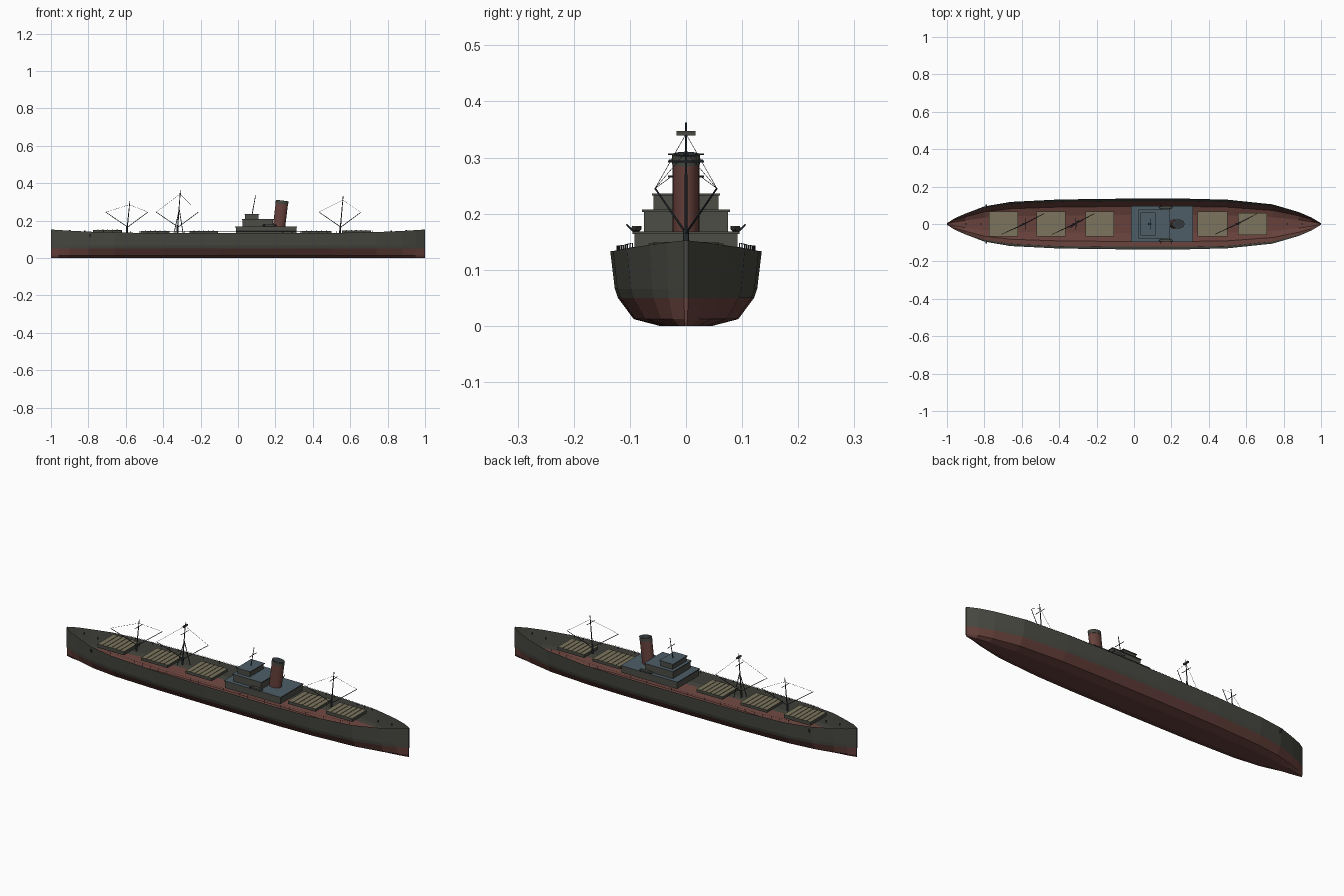
import bpy, bmesh, math
from mathutils import Vector

if "Cube" in bpy.data.objects:
    bpy.data.objects.remove(bpy.data.objects["Cube"])


def material(name, r, g, b):
    m = bpy.data.materials.new(name)
    m.use_nodes = True
    m.diffuse_color = (r, g, b, 1)
    m.node_tree.nodes["Principled BSDF"].inputs["Base Color"].default_value = (r, g, b, 1)
    return m


HULL = material("hull olive grey", 0.065, 0.066, 0.054)
RED = material("boot red", 0.135, 0.053, 0.044)
WALL = material("cabin grey", 0.072, 0.075, 0.062)
ROOF = material("roof blue grey", 0.075, 0.11, 0.135)
TAN = material("hatch tan", 0.2, 0.175, 0.11)
DARK = material("rigging dark", 0.035, 0.044, 0.053)


def finish(name, bm, *mats):
    bmesh.ops.recalc_face_normals(bm, faces=bm.faces)
    me = bpy.data.meshes.new(name)
    bm.to_mesh(me)
    bm.free()
    for m in mats:
        me.materials.append(m)
    ob = bpy.data.objects.new(name, me)
    bpy.context.collection.objects.link(ob)
    return ob


def box(name, x0, x1, half_y, z0, z1, side, top=None):
    bm = bmesh.new()
    bmesh.ops.create_cube(bm, size=1)
    for v in bm.verts:
        v.co = ((x0 + x1) / 2 + v.co.x * (x1 - x0), v.co.y * 2 * half_y,
                (z0 + z1) / 2 + v.co.z * (z1 - z0))
    for f in bm.faces:
        f.material_index = 1 if top and f.calc_center_median().z > z1 - 1e-4 else 0
    return finish(name, bm, side, *([top] if top else []))


def rod(name, a, b, r, mat, r2=None, sides=8):
    a, b = Vector(a), Vector(b)
    bm = bmesh.new()
    bmesh.ops.create_cone(bm, cap_ends=True, segments=sides, radius1=r,
                          radius2=r2 or r, depth=(b - a).length)
    ob = finish(name, bm, mat)
    ob.location = (a + b) / 2
    ob.rotation_euler = (b - a).to_track_quat('Z', 'Y').to_euler()
    return ob


# Hull: open shell lofted along the length, red inside and out below the waterline
STATIONS = [(-1, .004), (-.96, .03), (-.9, .056), (-.8, .094), (-.66, .118), (-.4, .131),
            (-.1, .135), (.3, .135), (.5, .13), (.74, .105), (.88, .064), (.95, .034), (1, .004)]


def sheer(x):
    return .133 + .019 * max(0, (abs(x) - .45) / .55) ** 2


def half_width(x):
    for (xa, wa), (xb, wb) in zip(STATIONS, STATIONS[1:]):
        if xa <= x <= xb:
            return wa + (wb - wa) * (x - xa) / (xb - xa)


bm = bmesh.new()
rings = []
for x, w in STATIONS:
    half = [(.35, 0), (.69, .012), (.9, .05), (.94, .066), (1, sheer(x))]
    loop = half + [(-f, z) for f, z in reversed(half)]
    rings.append([bm.verts.new((x, f * w, z)) for f, z in loop])
BANDS = "RRHH-HHRRR"
for ra, rb in zip(rings, rings[1:]):
    for j, band in enumerate(BANDS):
        if band != "-":
            k = (j + 1) % len(BANDS)
            f = bm.faces.new((ra[j], ra[k], rb[k], rb[j]))
            f.material_index = "HR".index(band)
for end in (rings[0], rings[-1]):
    # Narrow stem and stern posts, split at the waterline
    bm.faces.new(end[2:8])
    bm.faces.new(end[:3] + end[7:]).material_index = 1
finish("hull", bm, HULL, RED)

# Cargo hatches with raised battens across the covers
HATCHES = [(-.775, -.62, .067), (-.52, -.365, .067), (-.26, -.107, .067),
           (.34, .5, .067), (.555, .71, .059)]
for x0, x1, hy in HATCHES:
    z = sheer((x0 + x1) / 2) + .012
    box("hatch", x0, x1, hy, .13, z, HULL, TAN)
    for i in range(1, 6):
        xb = x0 + (x1 - x0) * i / 6
        box("hatch_batten", xb - .003, xb + .003, hy, z, z + .002, HULL, TAN)

# Deckhouse tiers with overhanging roofs
TIERS = [(-.012, .312, .092, .13, .168), (.025, .188, .075, .168, .207),
         (.038, .11, .058, .207, .236)]
for x0, x1, hy, z0, z1 in TIERS:
    box("deckhouse", x0, x1, hy, z0, z1 - .004, WALL)
    box("deckhouse_roof", x0 - .004, x1 + .004, hy + .003, z1 - .004, z1, WALL, ROOF)

# Raked oval funnel: body, dark top band and mouth
RAKE = math.radians(7)


def funnel_part(name, s0, s1, grow, mat):
    bm = bmesh.new()
    bmesh.ops.create_cone(bm, cap_ends=True, segments=20, radius1=1, radius2=1, depth=s1 - s0)
    for v in bm.verts:
        v.co.x *= .033 * grow
        v.co.y *= .024 * grow
        v.co.z += (s0 + s1) / 2
    ob = finish(name, bm, mat)
    ob.location = (.219, 0, .165)
    ob.rotation_euler = (0, RAKE, 0)
    bpy.context.view_layer.objects.active = ob
    ob.select_set(True)
    bpy.ops.object.shade_smooth_by_angle()
    ob.select_set(False)


funnel_part("funnel", 0, .124, 1, RED)
funnel_part("funnel_band", .124, .142, 1.03, HULL)
funnel_part("funnel_mouth", .142, .143, .85, DARK)

# Masts with crosstrees, derrick booms and stays
for x, top, yard in [(-.59, .305, .266), (-.32, .362, .306), (.55, .33, .293)]:
    z0 = sheer(x)
    rod("mast", (x - .005, 0, z0), (x + .012, 0, top), .0032, DARK, .0018)
    rod("mast_post", (x - .004, 0, z0), (x - .003, 0, .172), .005, DARK)
    rod("crosstree", (x + .008, -.032, yard), (x + .008, .032, yard), .0015, DARK)
    for s, dx in ((-1, -.117), (1, .108)):
        tip = (x + dx, s * .055, .245)
        rod("derrick_boom", (x, 0, .165), tip, .002, DARK, .0015)
        rod("boom_stay", tip, (x + .01, 0, top - .02), .0006, DARK, sides=4)
for s in (-1, 1):
    rod("mast_leg", (-.318 + s * .024, s * .02, .133), (-.314, 0, .26), .002, DARK)
box("lookout_platform", -.313, -.305, .017, .339, .347, HULL)

# Signal mast on the bridge
rod("signal_mast", (.075, 0, .23), (.094, 0, .335), .0024, DARK, .0015)
rod("signal_yard", (.087, -.03, .295), (.087, .03, .295), .0015, DARK)

# Bollards on the centre line at both ends
for x in (-.9, -.82, .82, .9):
    rod("bollard", (x, 0, sheer(x) - .006), (x, 0, sheer(x) + .004), .004, DARK)

for s in (-1, 1):
    # Lifeboats and davits
    bm = bmesh.new()
    bmesh.ops.create_uvsphere(bm, u_segments=12, v_segments=8, radius=1)
    for v in bm.verts:
        v.co = (.17 + v.co.x * .038, s * .088 + v.co.y * .009, .175 + min(v.co.z, .4) * .008)
    finish("lifeboat", bm, WALL)
    for x in (.14, .2):
        rod("davit", (x, s * .092, .166), (x, s * .106, .181), .0015, DARK)
    # Anchors
    rod("anchor", (-.79, s * .097, .112), (-.79, s * .101, .128), .004, DARK)
    # Edge railing
    posts = []
    for i in range(31):
        x = -.72 + i * .048
        y, z = s * (half_width(x) - .012), sheer(x)
        rod("rail_post", (x, y, z - .003), (x, y, z + .01), .0008, DARK, sides=4)
        posts.append((x, y, z + .01))
    for a, b in zip(posts, posts[1:]):
        rod("rail", a, b, .0004, DARK, sides=4)
